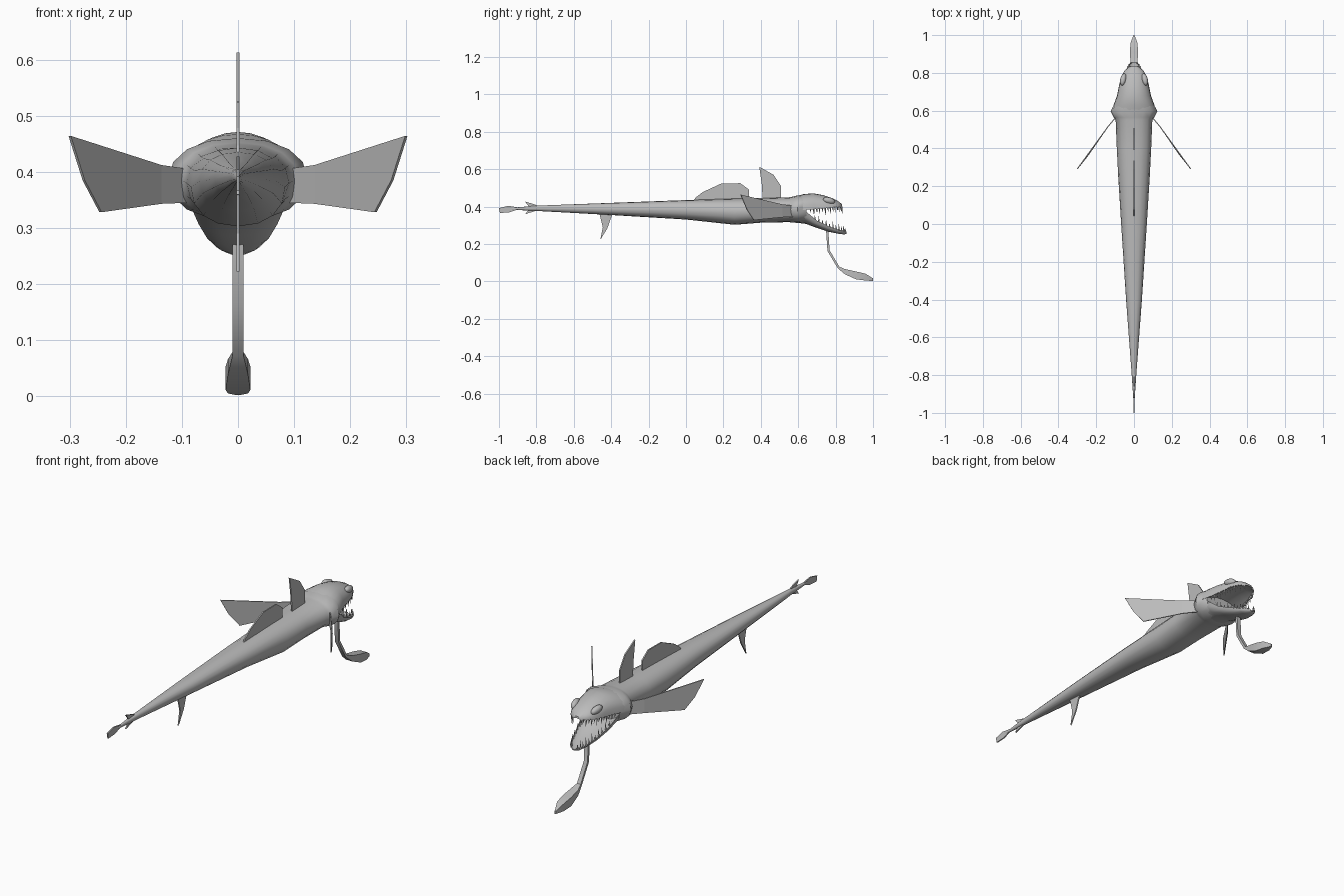
import bpy, bmesh, math
from mathutils import Vector

if "Cube" in bpy.data.objects:
    bpy.data.objects.remove(bpy.data.objects["Cube"])

skin = bpy.data.materials.new("grey_skin")
skin.diffuse_color = (0.5, 0.5, 0.5, 1)
skin.use_nodes = True
skin.node_tree.nodes["Principled BSDF"].inputs["Base Color"].default_value = skin.diffuse_color


def finish(name, bm, smooth=None):
    bmesh.ops.recalc_face_normals(bm, faces=bm.faces)
    mesh = bpy.data.meshes.new(name)
    bm.to_mesh(mesh)
    bm.free()
    mesh.materials.append(skin)
    ob = bpy.data.objects.new(name, mesh)
    bpy.context.collection.objects.link(ob)
    if smooth:
        bpy.ops.object.select_all(action='DESELECT')
        ob.select_set(True)
        bpy.context.view_layer.objects.active = ob
        bpy.ops.object.shade_smooth_by_angle(angle=math.radians(smooth))
    return ob


def loft(name, rings, smooth=45):
    """Skin closed rings of points, capping both ends."""
    bm = bmesh.new()
    rows = [[bm.verts.new(p) for p in r] for r in rings]
    n = len(rows[0])
    for a, b in zip(rows, rows[1:]):
        for i in range(n):
            j = (i + 1) % n
            bm.faces.new((a[i], a[j], b[j], b[i]))
    bm.faces.new(rows[0])
    bm.faces.new(rows[-1])
    return finish(name, bm, smooth)


def plate(name, pts, faces=None, thick=0.004, mirror=False):
    """Thin fin from an outline."""
    bm = bmesh.new()
    vs = [bm.verts.new(p) for p in pts]
    for f in faces or [range(len(vs))]:
        bm.faces.new([vs[i] for i in f])
    ob = finish(name, bm)
    if mirror:
        ob.modifiers.new("mirror", 'MIRROR')
    mod = ob.modifiers.new("thickness", 'SOLIDIFY')
    mod.thickness, mod.offset = thick, 0
    return ob


def spow(v, e):
    return math.copysign(abs(v) ** e, v)


def body_ring(y, w, top, bot, n=16):
    mid, h = (top + bot) / 2, (top - bot) / 2
    return [(w * spow(math.cos(a), .9), y, mid + h * spow(math.sin(a), .9))
            for a in (2 * math.pi * i / n for i in range(n))]


# Body: tapering trunk with a flared gill collar: y, half width, top, bottom
trunk = [(-.95, .002, .392, .384), (-.80, .012, .405, .377), (-.4, .042, .42, .355),
         (0, .068, .435, .331), (.26, .084, .443, .303), (.40, .091, .445, .314),
         (.55, .097, .45, .317), (.565, .108, .452, .315), (.597, .124, .46, .313),
         (.645, .098, .462, .312)]
loft("body", [body_ring(*s) for s in trunk])

# Upper head: dome over an arched palate: y, half width, top, lip height
skull = [(.58, .113, .453, .378), (.63, .108, .467, .382), (.68, .09, .471, .386),
         (.73, .08, .462, .390), (.78, .068, .446, .396), (.812, .05, .43, .398),
         (.835, .022, .412, .397)]


def skull_ring(y, w, top, lip, n=12):
    ring = [(w * math.cos(math.pi * i / n), y,
             lip + (top - lip) * math.sin(math.pi * i / n) ** .85) for i in range(n + 1)]
    rise = (top - lip) * .35
    return ring + [(-w * k, y, lip + rise * (1 - k * k)) for k in (.8, .4, 0, -.4, -.8)]


loft("upper_head", [skull_ring(*s) for s in skull])

# Lower jaw: trough: y, half width, rim height, bottom
jaw = [(.58, .1, .386, .315), (.64, .094, .375, .308), (.70, .076, .325, .286),
       (.76, .06, .296, .266), (.815, .043, .277, .255), (.845, .028, .27, .251),
       (.857, .012, .266, .254)]


def jaw_ring(y, w, rim, bot, n=8):
    ring = [(-w * math.cos(math.pi * i / n), y,
             rim - (rim - bot) * math.sin(math.pi * i / n) ** .8) for i in range(n + 1)]
    sag = (rim - bot) * .55
    return ring + [(w * k, y, rim - sag * (1 - k ** 4)) for k in (.85, .45, 0, -.45, -.85)]


loft("lower_jaw", [jaw_ring(*s) for s in jaw])


def sample(table, y):
    for a, b in zip(table, table[1:]):
        if a[0] <= y <= b[0]:
            t = (y - a[0]) / (b[0] - a[0])
            return [p + t * (q - p) for p, q in zip(a, b)]


def teeth(name, table, start, end, count, length, direction):
    """Rows of pointed four-sided teeth along both sides of a lip."""
    bm = bmesh.new()
    for k in range(count):
        t = k / (count - 1)
        y, w, _, rim = sample(table, start + (end - start) * (1 - (1 - t) ** 1.3))
        if direction > 0:
            rim = sample(table, y)[2]
        size = length * (1 if k % 2 else .65)
        for side in (-1, 1):
            c = Vector((side * w * .93, y, rim - direction * .003))
            r = .0045
            base = [bm.verts.new(c + Vector((r * dx, r * dy, 0)))
                    for dx, dy in ((1, 0), (0, 1), (-1, 0), (0, -1))]
            tip = bm.verts.new(c + Vector((-side * .004, .004 - .006 * (direction > 0),
                                           direction * size)))
            bm.faces.new(base)
            for i in range(4):
                bm.faces.new((base[i], base[(i + 1) % 4], tip))
    finish(name, bm)


teeth("upper_teeth", skull, .665, .832, 14, .04, -1)
teeth("lower_teeth", jaw, .69, .852, 11, .038, 1)

# Eyes: long bulges on the upper sides of the head
for side, label in ((-1, "left"), (1, "right")):
    bm = bmesh.new()
    bmesh.ops.create_uvsphere(bm, u_segments=12, v_segments=8, radius=1)
    for v in bm.verts:
        v.co = Vector((v.co.x * .016, v.co.y * .034, v.co.z * .017))
    eye = finish(label + "_eye", bm, 60)
    eye.location = (side * .057, .765, .432)
    eye.rotation_euler = (math.radians(-14), 0, math.radians(side * 12))

# Chin barbel: flat stalk ending in a leaf: y, z, half width, half thickness
stalk = [(.755, .272, .010, .006), (.762, .165, .010, .006), (.815, .075, .010, .006),
         (.85, .052, .018, .014), (.91, .032, .022, .021), (.96, .023, .018, .018),
         (1.0, .009, .003, .007)]
rings = []
for i, (y, z, w, h) in enumerate(stalk):
    a, b = stalk[max(i - 1, 0)], stalk[min(i + 1, len(stalk) - 1)]
    d = Vector((0, b[0] - a[0], b[1] - a[1])).normalized()
    if i >= 3:
        d = Vector((0, 1, 0))
    up = Vector((0, -d.z, d.y)) * h
    c = Vector((0, y, z))
    rings.append([c + up + Vector((w, 0, 0)), c + up - Vector((w, 0, 0)),
                  c - up - Vector((w, 0, 0)), c - up + Vector((w, 0, 0))])
loft("chin_barbel", rings, 30)

# Centre line fins, outlined in y and z
fins = {
    "long_back_fin": [(.04, .43), (.05, .447), (.09, .478), (.19, .524), (.29, .525),
                      (.336, .492), (.336, .43)],
    "tall_back_fin": [(.41, .44), (.405, .52), (.392, .613), (.468, .57), (.508, .51),
                      (.508, .44)],
    "belly_fin": [(-.465, .37), (-.445, .29), (-.458, .222), (-.42, .285), (-.39, .37)],
    "tail_fin": [(-.90, .385), (-.945, .369), (-.995, .366), (-1, .392), (-.95, .404),
                 (-.90, .396)],
    "upper_tail_fin": [(-.77, .395), (-.81, .412), (-.86, .427), (-.835, .392)],
    "lower_tail_fin": [(-.77, .387), (-.82, .372), (-.86, .36), (-.835, .39)],
}
for name, outline in fins.items():
    plate(name, [(0, y, z) for y, z in outline], thick=.006)

# Side fins, swept back from the gill collar
plate("side_fins", [(.088, .575, .405), (.088, .575, .345), (.138, .515, .343),
                    (.138, .515, .412), (.245, .362, .328), (.275, .325, .385),
                    (.30, .292, .464)],
      [(0, 1, 2, 3), (3, 2, 4, 5, 6)], .005, True)
